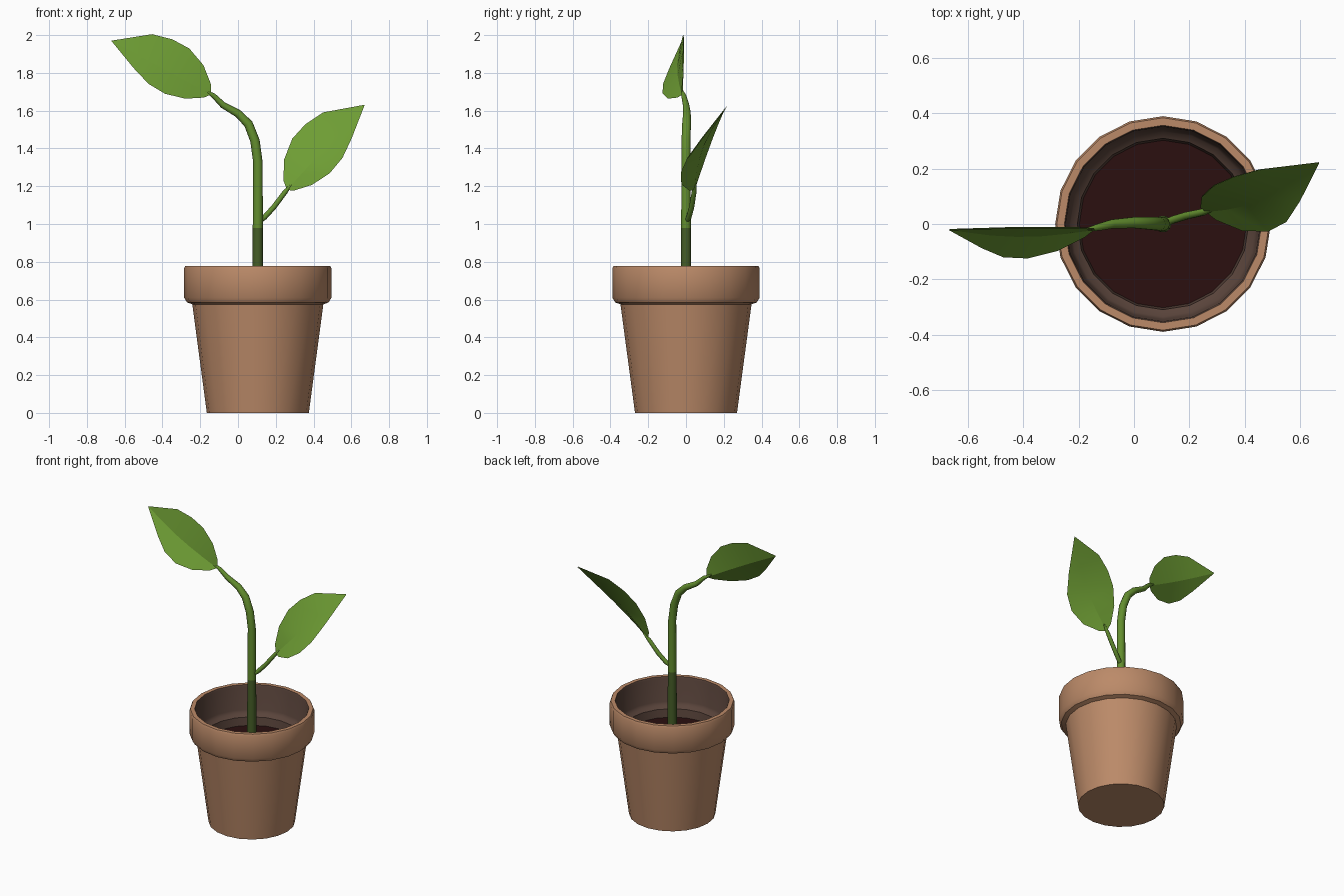
import bpy
import bmesh
from math import sin, cos, pi, radians
from mathutils import Vector

cube = bpy.data.objects.get("Cube")
if cube:
    bpy.data.objects.remove(cube, do_unlink=True)

CENTRE = Vector((0.105, 0, 0))


def material(name, rgb):
    mat = bpy.data.materials.new(name)
    mat.use_nodes = True
    colour = (*rgb, 1)
    mat.diffuse_color = colour
    shader = mat.node_tree.nodes["Principled BSDF"]
    shader.inputs["Base Color"].default_value = colour
    shader.inputs["Roughness"].default_value = 0.8
    return mat


terracotta = material("terracotta", (0.50, 0.255, 0.14))
inner_clay = material("dark inner clay", (0.10, 0.057, 0.043))
soil_brown = material("soil brown", (0.024, 0.005, 0.005))
leaf_green = material("leaf green", (0.155, 0.335, 0.034))
stem_green = material("stem green", (0.125, 0.27, 0.028))
dark_green = material("dark stem green", (0.06, 0.11, 0.02))


def loft(name, rows, mats, rule=None, closed=True, cap=False, angle=35):
    """Skin rows of points; rule picks a material from the row number."""
    bm = bmesh.new()
    verts = [[bm.verts.new(p) for p in row] for row in rows]
    count = len(rows[0])
    for i in range(len(rows) - 1):
        low, high = verts[i], verts[i + 1]
        for j in range(count if closed else count - 1):
            k = (j + 1) % count
            face = bm.faces.new((low[j], low[k], high[k], high[j]))
            face.material_index = rule(i) if rule else 0
    if cap:
        bm.faces.new(verts[-1])
    bmesh.ops.remove_doubles(bm, verts=bm.verts, dist=0.0002)
    mesh = bpy.data.meshes.new(name)
    bm.to_mesh(mesh)
    bm.free()
    for mat in mats:
        mesh.materials.append(mat)
    obj = bpy.data.objects.new(name, mesh)
    bpy.context.collection.objects.link(obj)
    bpy.ops.object.select_all(action="DESELECT")
    obj.select_set(True)
    bpy.context.view_layer.objects.active = obj
    bpy.ops.object.shade_smooth_by_angle(angle=radians(angle))
    return obj


def lathe(name, profile, mats, rule=None, sides=20):
    turns = [2 * pi * j / sides for j in range(sides)]
    rows = [[CENTRE + Vector((r * cos(a), r * sin(a), z)) for a in turns]
            for r, z in profile]
    return loft(name, rows, mats, rule)


def tube(name, path, radii, mats, rule=None, sides=10):
    pts = [Vector(p) for p in path]
    rows = []
    for i, p in enumerate(pts):
        along = (pts[min(i + 1, len(pts) - 1)] - pts[max(i - 1, 0)]).normalized()
        u = Vector((0, 1, 0)).cross(along).normalized()
        v = along.cross(u)
        rows.append([p + radii[i] * (u * cos(2 * pi * j / sides) + v * sin(2 * pi * j / sides))
                     for j in range(sides)])
    return loft(name, rows, mats, rule, cap=True, angle=60)


# Leaf outline: position along the midrib, upper width, lower width
LEAF = [(0, 0, 0), (0.04, 0.3, 0.27), (0.18, 0.74, 0.74), (0.36, 1, 1),
        (0.53, 1, 0.96), (0.71, 0.83, 0.64), (1, 0, 0)]


def leaf(name, base, tip, upper, lower, sag, flip):
    base, tip, upper, lower = map(Vector, (base, tip, upper, lower))
    rows = []
    for t, up, low in LEAF:
        spine = base.lerp(tip, t)
        rib = spine + Vector((0, sag * sin(pi * t), 0))
        row = [spine + upper * up, rib, spine + lower * low]
        rows.append(row[::-1] if flip else row)
    obj = loft(name, rows, [leaf_green], closed=False, angle=20)
    # Thin two-sided blade
    blade = obj.modifiers.new("blade", "SOLIDIFY")
    blade.thickness = 0.004
    blade.offset = 0
    blade.use_rim = False


# Pot: outer wall, rolled rim, then the dark inside with its ledge
outer = [(0, 0), (0.27, 0), (0.347, 0.575), (0.375, 0.585), (0.39, 0.61),
         (0.39, 0.765), (0.384, 0.778), (0.357, 0.778)]
inner = [(0.352, 0.765), (0.345, 0.61), (0.335, 0.59), (0.31, 0.575), (0.3, 0.5)]
lathe("pot", outer + inner, [terracotta, inner_clay],
      lambda i: int(i >= len(outer) - 1))
lathe("soil", [(0.304, 0.52), (0, 0.525)], [soil_brown])

# Main stem, darker near the soil
stem = [(0.105, 0, 0.5), (0.105, 0, 0.98), (0.105, 0, 1.33), (0.09, 0, 1.44),
        (0.055, 0.003, 1.53), (0, 0.005, 1.585), (-0.08, 0, 1.63),
        (-0.13, -0.012, 1.68), (-0.18, -0.022, 1.71)]
tube("main_stem", stem,
     [0.031, 0.027, 0.025, 0.025, 0.024, 0.021, 0.017, 0.013, 0.004],
     [dark_green, stem_green], lambda i: int(i > 0))

# Side stem
branch = [(0.105, 0, 1.01), (0.14, 0.015, 1.035), (0.19, 0.03, 1.09),
          (0.25, 0.043, 1.17), (0.29, 0.053, 1.215)]
tube("side_stem", branch, [0.012, 0.014, 0.014, 0.013, 0.004], [stem_green])

# Leaves
leaf("right_leaf", (-0.145, -0.02, 1.685), (-0.67, -0.02, 1.97),
     (0.076, 0.008, 0.141), (-0.052, -0.103, -0.097), -0.025, True)
leaf("left_leaf", (0.26, 0.045, 1.18), (0.67, 0.222, 1.63),
     (-0.12, 0.03, 0.109), (0.078, -0.135, -0.071), -0.045, False)
